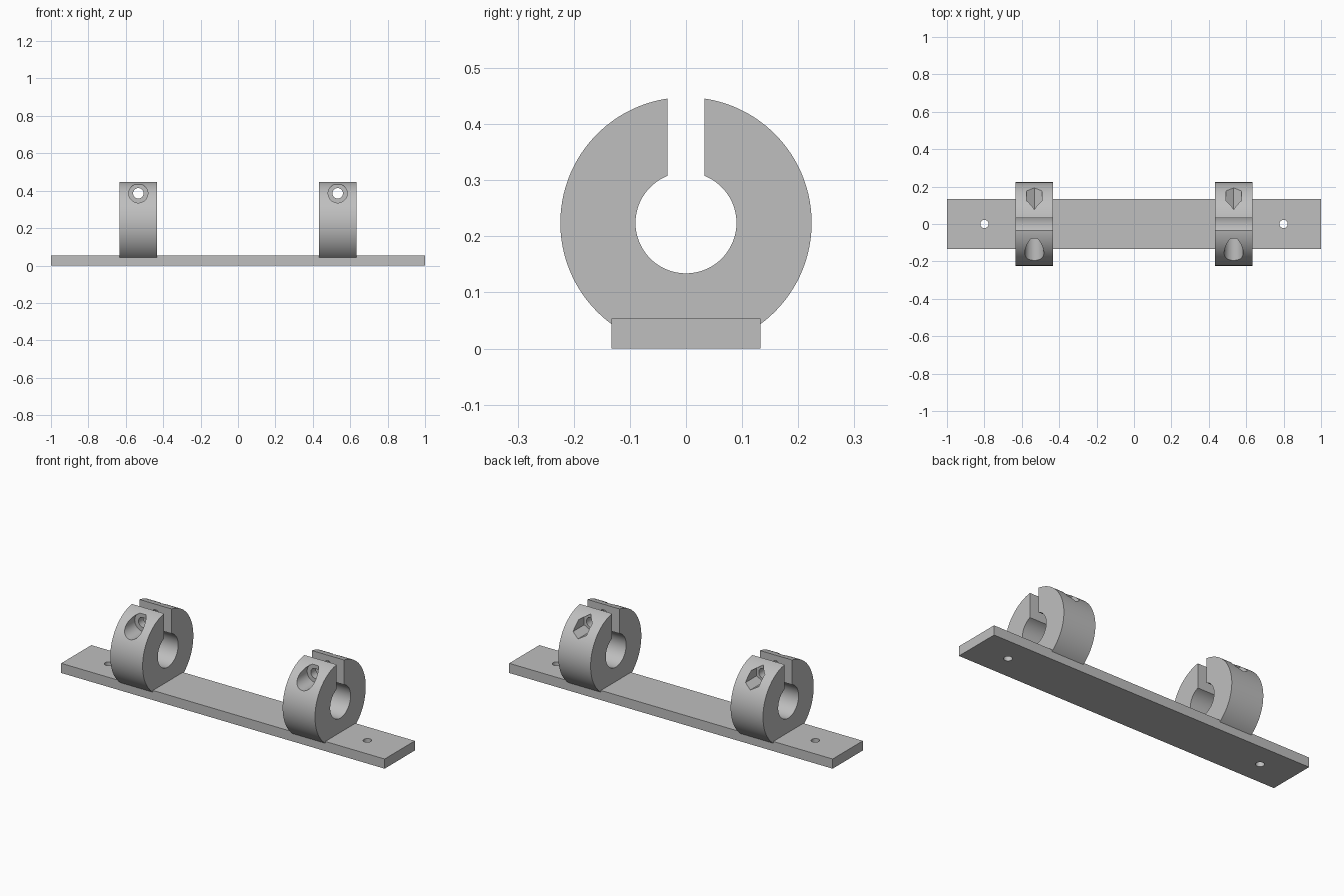
import bpy, bmesh
from math import pi, sin, cos, asin, acos, radians
from mathutils import Matrix

default = bpy.data.objects.get("Cube")
if default:
    bpy.data.objects.remove(default, do_unlink=True)

# Dimensions
PLATE_Y, PLATE_Z = 0.133, 0.054
RING_X, RING_W, RING_Z = 0.533, 0.2, 0.224
R_OUT, R_IN, SLOT = 0.224, 0.09, 0.033
BOLT_Z, SEAT = 0.386, 0.078

grey = bpy.data.materials.new("plain grey")
grey.use_nodes = True
colour = (0.52, 0.52, 0.52, 1)
grey.diffuse_color = colour
grey.node_tree.nodes["Principled BSDF"].inputs["Base Color"].default_value = colour


def add_object(name, bm):
    bmesh.ops.recalc_face_normals(bm, faces=bm.faces)
    mesh = bpy.data.meshes.new(name)
    bm.to_mesh(mesh)
    bm.free()
    mesh.materials.append(grey)
    obj = bpy.data.objects.new(name, mesh)
    bpy.context.collection.objects.link(obj)
    return obj


def prism(name, radius, length, centre, sides=48, along_y=True):
    """Round or polygonal bar along y or z, used as a cutter."""
    bm = bmesh.new()
    turn = Matrix.Rotation(pi / 2, 4, 'X') if along_y else Matrix()
    bmesh.ops.create_cone(bm, cap_ends=True, segments=sides, radius1=radius,
                          radius2=radius, depth=length,
                          matrix=Matrix.Translation(centre) @ turn)
    obj = add_object(name, bm)
    obj.hide_render = True
    return obj


def cut(obj, cutters):
    """Subtract each cutter, then smooth the curved walls only."""
    bpy.ops.object.select_all(action='DESELECT')
    obj.select_set(True)
    bpy.context.view_layer.objects.active = obj
    for cutter in cutters:
        mod = obj.modifiers.new("hole", 'BOOLEAN')
        mod.operation, mod.solver, mod.object = 'DIFFERENCE', 'EXACT', cutter
        bpy.ops.object.modifier_apply(modifier=mod.name)
        bpy.data.objects.remove(cutter, do_unlink=True)
    bpy.ops.object.shade_smooth_by_angle(angle=radians(25))


def arc(radius, start, end, steps):
    """Points in the yz plane; angles run from straight up towards +y."""
    angles = [start + (end - start) * i / steps for i in range(steps + 1)]
    return [(radius * sin(a), RING_Z + radius * cos(a)) for a in angles]


# Base plate with a screw hole near each end
bm = bmesh.new()
bmesh.ops.create_cube(bm, size=1, matrix=Matrix.Translation((0, 0, PLATE_Z / 2))
                      @ Matrix.Diagonal((2, 2 * PLATE_Y, PLATE_Z, 1)))
plate = add_object("base_plate", bm)
cut(plate, [prism("screw_hole", 0.022, 0.3, (x, 0, 0), 32, False) for x in (-0.8, 0.8)])

# Split clamp profile: open at the top, foot sunk into the plate
foot = acos((0.04 - RING_Z) / R_OUT)
top_out, top_in = asin(SLOT / R_OUT), asin(SLOT / R_IN)
profile = (arc(R_OUT, top_out, foot, 40)
           + arc(R_OUT, 2 * pi - foot, 2 * pi - top_out, 40)
           + arc(R_IN, 2 * pi - top_in, top_in, 64))

for side, x in (("right", -RING_X), ("left", RING_X)):
    bm = bmesh.new()
    face = bm.faces.new([bm.verts.new((x - RING_W / 2, y, z)) for y, z in profile])
    swept = bmesh.ops.extrude_face_region(bm, geom=[face])["geom"]
    bmesh.ops.translate(bm, vec=(RING_W, 0, 0),
                        verts=[g for g in swept if isinstance(g, bmesh.types.BMVert)])
    clamp = add_object(side + "_clamp", bm)

    # Bolt hole, round head seat at the front, hexagonal nut seat at the back
    depth = 0.3
    cut(clamp, [
        prism("bolt_hole", 0.028, 1, (x, 0, BOLT_Z)),
        prism("head_seat", 0.051, depth, (x, -SEAT - depth / 2, BOLT_Z)),
        prism("nut_seat", 0.048, depth, (x, SEAT + depth / 2, BOLT_Z), 6),
    ])
